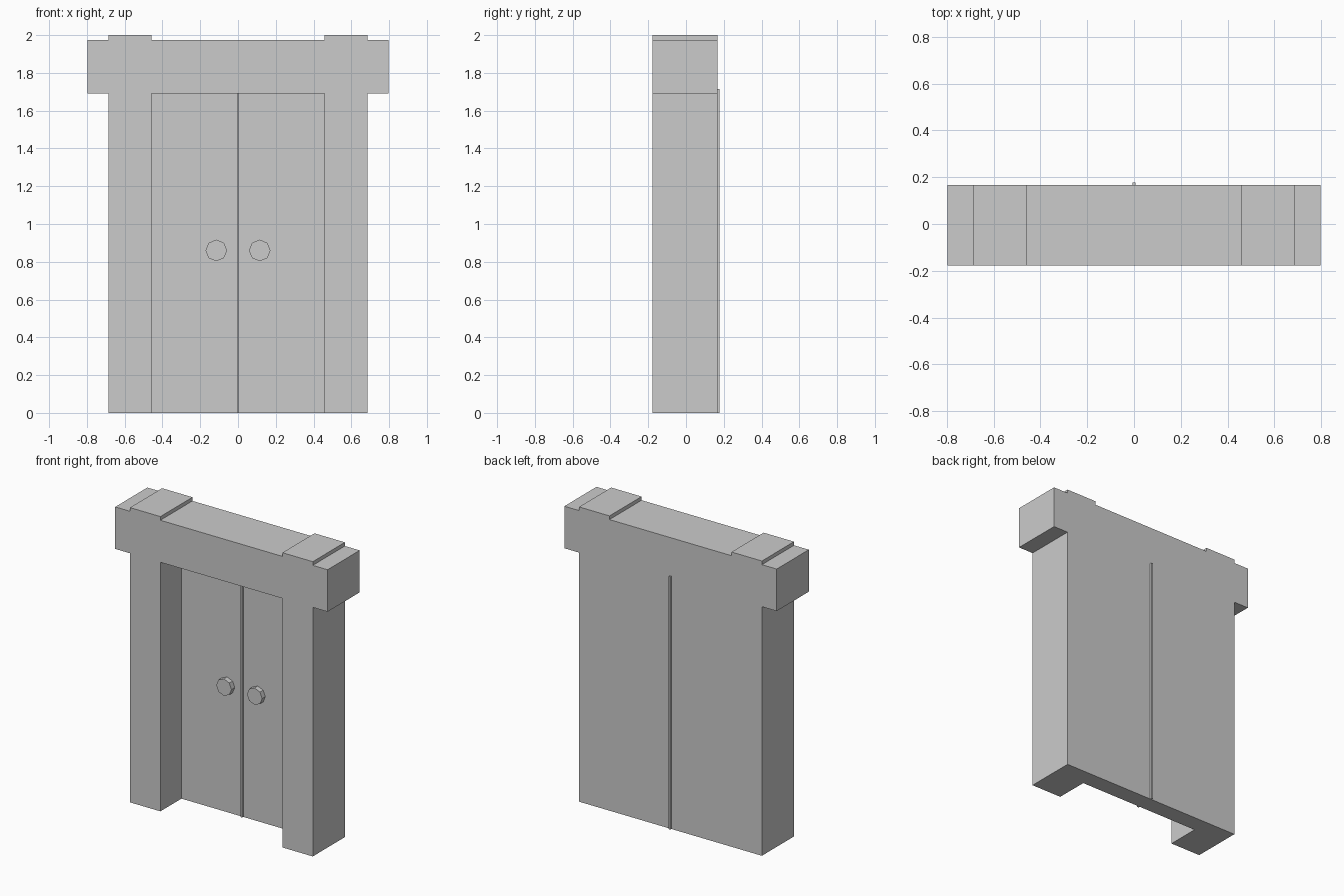
import bpy, bmesh, math
from mathutils import Matrix

if "Cube" in bpy.data.objects:
    bpy.data.objects.remove(bpy.data.objects["Cube"])

FRONT, BACK, PANEL = -0.178, 0.166, 0.048   # PANEL: front plane of the door leaves


def new_object(name, bm):
    bmesh.ops.recalc_face_normals(bm, faces=bm.faces)
    mesh = bpy.data.meshes.new(name)
    bm.to_mesh(mesh)
    bm.free()
    obj = bpy.data.objects.new(name, mesh)
    bpy.context.collection.objects.link(obj)
    return obj


def extrude_half_profile(name, half, y0, y1):
    """Mirror a right-half (x, z) outline across x = 0 and extrude it along y."""
    outline = half + [(-x, z) for x, z in reversed(half)]
    bm = bmesh.new()
    face = bm.faces.new([bm.verts.new((x, y0, z)) for x, z in outline])
    ext = bmesh.ops.extrude_face_region(bm, geom=[face])
    moved = [v for v in ext["geom"] if isinstance(v, bmesh.types.BMVert)]
    bmesh.ops.translate(bm, verts=moved, vec=(0, y1 - y0, 0))
    return new_object(name, bm)


# Posts, lintel and closed leaves as one solid silhouette
doorway = extrude_half_profile("doorway", [
    (0.686, 0), (0.686, 1.69), (0.797, 1.69), (0.797, 1.975),
    (0.686, 1.975), (0.686, 2.0), (0.458, 2.0), (0.458, 1.975)], FRONT, BACK)

# Recess in front of the leaves
cutter = extrude_half_profile("recess_cutter", [(0.458, -0.1), (0.458, 1.69)],
                              FRONT - 0.1, PANEL)
cutter.hide_render = True
cutter.hide_set(True)
recess = doorway.modifiers.new("recess", 'BOOLEAN')
recess.operation = 'DIFFERENCE'
recess.solver = 'EXACT'
recess.object = cutter

# Thin strip between the two leaves, proud on both sides
extrude_half_profile("centre_strip", [(0.006, 0), (0.006, 1.715)],
                     PANEL - 0.012, 0.178)

# Octagonal door knobs
for side, x in (("left", -0.115), ("right", 0.115)):
    bm = bmesh.new()
    bmesh.ops.create_cone(bm, cap_ends=True, segments=8, radius1=0.057,
                          radius2=0.057, depth=0.045,
                          matrix=Matrix.Translation((x, PANEL - 0.0125, 0.86))
                          @ Matrix.Rotation(math.pi / 2, 4, 'X'))
    new_object(side + "_knob", bm)
